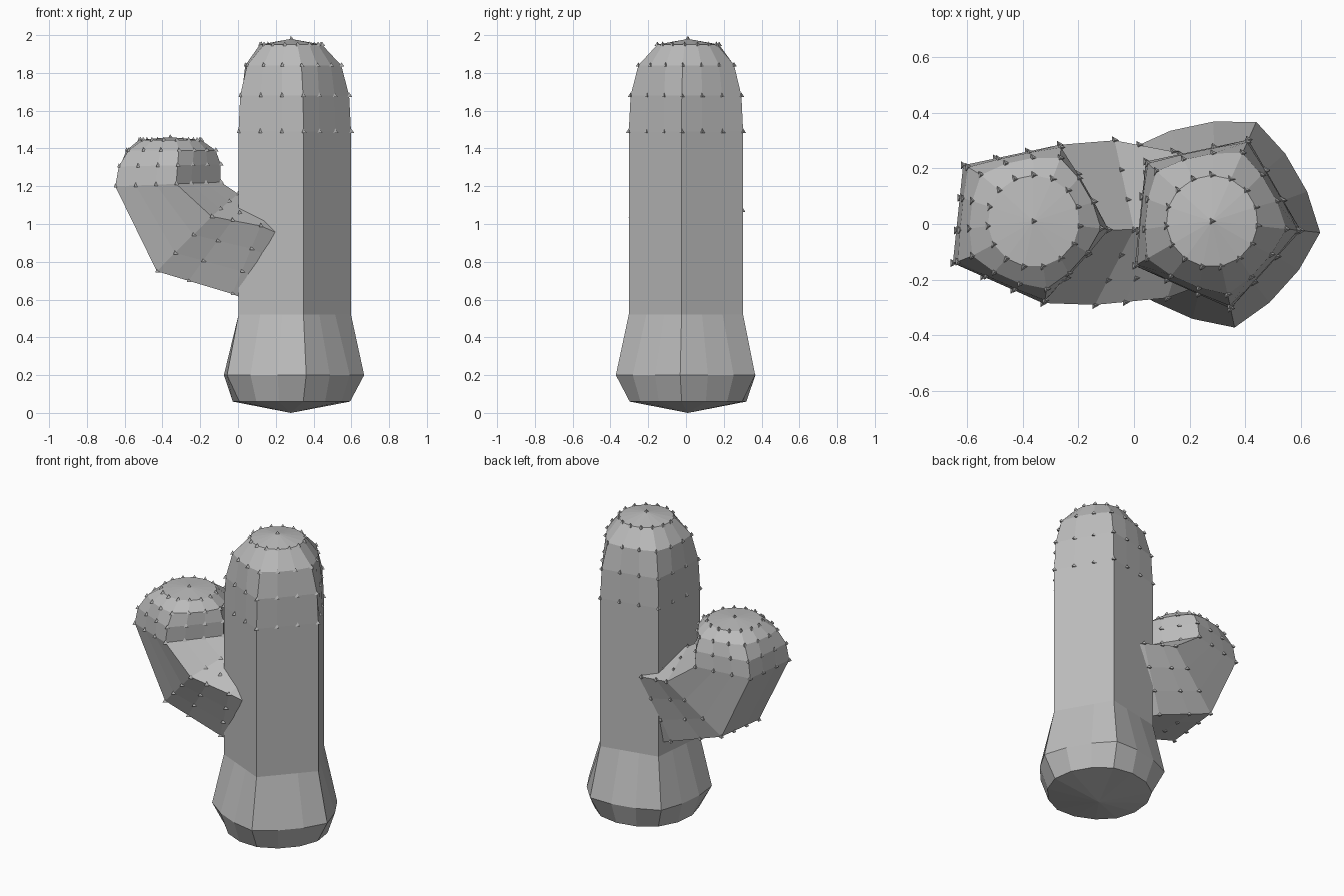
import bpy, bmesh, math
from mathutils import Vector

cube = bpy.data.objects.get("Cube")
if cube:
    bpy.data.objects.remove(cube, do_unlink=True)

TURN = math.radians(-6)


def make_material(name, value):
    mat = bpy.data.materials.new(name)
    mat.use_nodes = True
    color = (value, value, value, 1)
    mat.diffuse_color = color
    mat.node_tree.nodes["Principled BSDF"].inputs["Base Color"].default_value = color
    return mat


grey = make_material("plain grey", 0.5)


def subdivide_ring(corners):
    """Split each side of a five-cornered ring into thirds."""
    pts = []
    for i, a in enumerate(corners):
        b = corners[(i + 1) % len(corners)]
        pts += [a.lerp(b, k / 3) for k in range(3)]
    return pts


def level_ring(x, z, r, roundness=0.0, slope=0.0):
    """Rounded pentagon, blended between straight sides and a circle."""
    def polar(i, n):
        a = TURN + math.tau * i / n
        return Vector((x + r * math.cos(a), 0.01 + r * math.sin(a),
                       z + slope * r * math.cos(a)))
    flat = subdivide_ring([polar(i, 5) for i in range(5)])
    return [p.lerp(polar(i, 15), roundness) for i, p in enumerate(flat)]


def finish(name, bm):
    bmesh.ops.recalc_face_normals(bm, faces=bm.faces)
    mesh = bpy.data.meshes.new(name)
    bm.to_mesh(mesh)
    bm.free()
    mesh.materials.append(grey)
    obj = bpy.data.objects.new(name, mesh)
    bpy.context.collection.objects.link(obj)
    return obj


def loft(name, rings, start, end):
    """Bridge rings and close both ends with shallow fans."""
    bm = bmesh.new()
    loops = [[bm.verts.new(p) for p in ring] for ring in rings]
    n = len(loops[0])
    for low, high in zip(loops, loops[1:]):
        for i in range(n):
            j = (i + 1) % n
            bm.faces.new((low[i], low[j], high[j], high[i]))
    for loop, tip in ((loops[0], start), (loops[-1], end)):
        v = bm.verts.new(tip)
        for i in range(n):
            bm.faces.new((loop[i], loop[(i + 1) % n], v))
    return finish(name, bm)


def spines(name, points):
    """Tiny upright three-sided cones."""
    bm = bmesh.new()
    for p in points:
        base = [bm.verts.new(p + Vector((0.017 * math.cos(a), 0.017 * math.sin(a), -0.007)))
                for a in (0, math.tau / 3, -math.tau / 3)]
        tip = bm.verts.new(p + Vector((0, 0, 0.016)))
        bm.faces.new(base)
        for i in range(3):
            bm.faces.new((base[i], base[(i + 1) % 3], tip))
    return finish(name, bm)


# Trunk: round flared foot, straight five-sided body, domed crown
foot = [level_ring(0.28, 0.06, 0.315, 0.9), level_ring(0.28, 0.2, 0.39, 0.5),
        level_ring(0.28, 0.52, 0.32)]
crown = [level_ring(0.28, 1.49, 0.32), level_ring(0.28, 1.68, 0.31, 0.1),
         level_ring(0.28, 1.84, 0.268, 0.45), level_ring(0.28, 1.95, 0.165, 1)]
trunk_top = Vector((0.28, 0.01, 1.98))
loft("trunk", foot + crown, Vector((0.28, 0.01, 0)), trunk_top)
spines("trunk_spines", [p for ring in crown for p in ring] + [trunk_top])

# Arm: joint inside the trunk, slanted elbow, upright domed end
joint = [Vector(c) for c in ((0.2, -0.02, 1.11), (0.14, 0.26, 1.03), (-0.03, 0.2, 0.63),
                             (-0.03, -0.14, 0.63), (0.12, -0.265, 0.99))]
elbow = [Vector(c) for c in ((0.0, -0.02, 1.16), (-0.07, 0.3, 1.07), (-0.41, 0.22, 0.77),
                             (-0.43, -0.14, 0.75), (-0.14, -0.29, 1.04))]
middle = [e.lerp(j, 0.42) for e, j in zip(elbow, joint)]
root = [Vector((c.x + 0.14, c.y * 0.8, c.z - 0.06)) for c in joint]
bend = [subdivide_ring(c) for c in (joint, middle, elbow)]
dome = [level_ring(-0.39, 1.21, 0.3, 0, 0.04), level_ring(-0.38, 1.31, 0.29, 0.1, 0.02),
        level_ring(-0.365, 1.39, 0.248, 0.5), level_ring(-0.36, 1.445, 0.165, 1)]
arm_top = Vector((-0.36, 0.01, 1.46))
loft("arm", [subdivide_ring(root)] + bend + dome, Vector((0.28, 0.01, 0.82)), arm_top)
spines("arm_spines", [p for ring in bend + dome for p in ring] + [arm_top])
